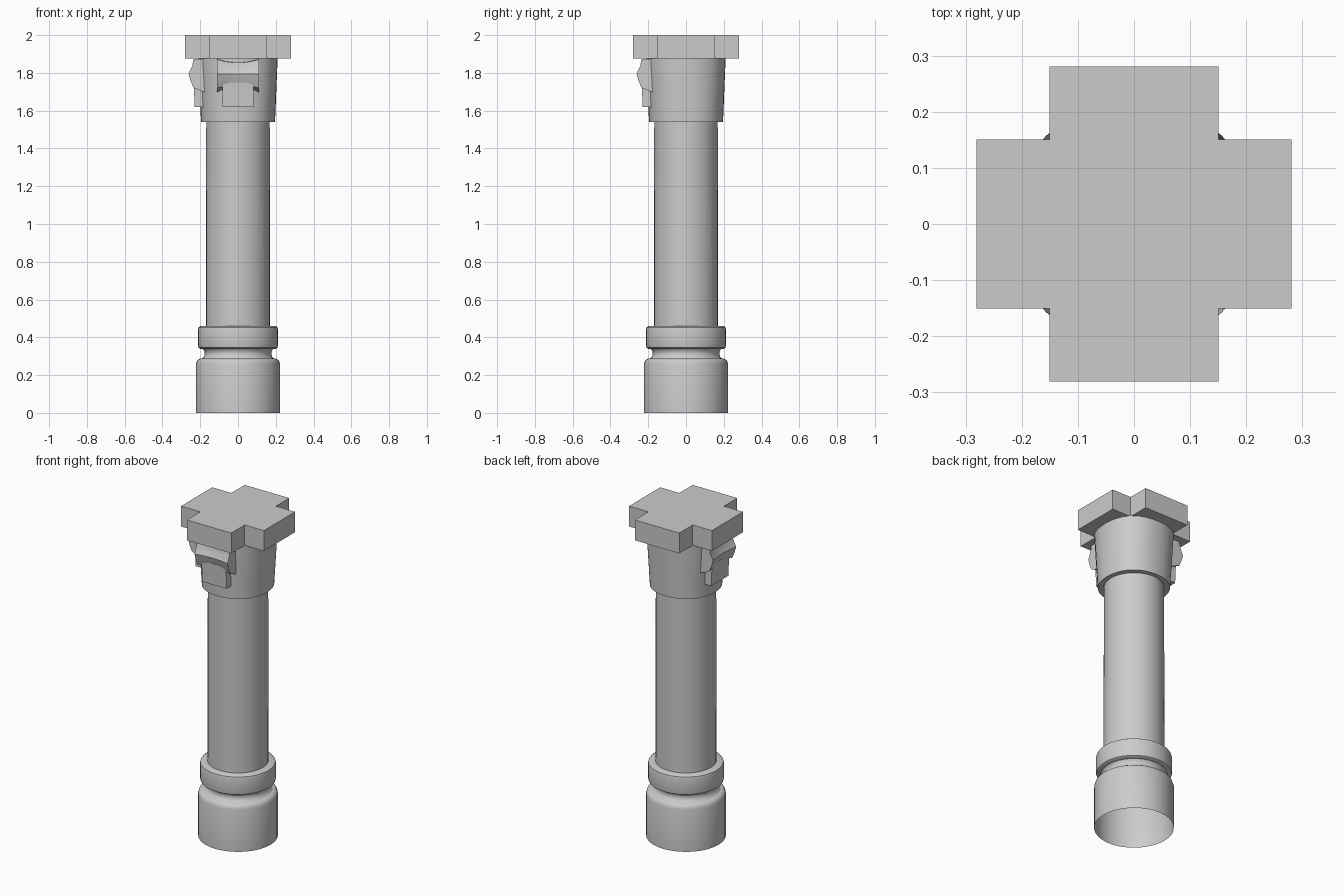
import bpy, bmesh, math
from mathutils import Matrix, Vector

cube = bpy.data.objects.get("Cube")
if cube:
    bpy.data.objects.remove(cube, do_unlink=True)

# Single stone colour
stone = bpy.data.materials.new("grey stone")
stone.use_nodes = True
GREY = (0.6, 0.6, 0.6, 1)
stone.diffuse_color = GREY
stone.node_tree.nodes["Principled BSDF"].inputs["Base Color"].default_value = GREY
SIDES = 32


def finish(bm, name, angle=None):
    """Turn a bmesh into a named object, smooth where an angle is given."""
    bmesh.ops.recalc_face_normals(bm, faces=bm.faces)
    mesh = bpy.data.meshes.new(name)
    bm.to_mesh(mesh)
    bm.free()
    mesh.materials.append(stone)
    obj = bpy.data.objects.new(name, mesh)
    bpy.context.collection.objects.link(obj)
    if angle:
        bpy.ops.object.select_all(action='DESELECT')
        obj.select_set(True)
        bpy.context.view_layer.objects.active = obj
        bpy.ops.object.shade_smooth_by_angle(angle=math.radians(angle))
    return obj


def skin(bm, rings, closed_ends=False):
    """Join successive closed rings of points with quads."""
    rows = [[bm.verts.new(p) for p in ring] for ring in rings]
    n = len(rows[0])
    for a, b in zip(rows, rows[1:]):
        for i in range(n):
            j = (i + 1) % n
            bm.faces.new((a[i], a[j], b[j], b[i]))
    if closed_ends:
        bm.faces.new(rows[0])
        bm.faces.new(rows[-1])


def turned(name, profile, bulge=0.0):
    """Revolve (radius, height) points; bulge pushes the diagonals outward."""
    bm = bmesh.new()
    rings = []
    for k, (r, z) in enumerate(profile):
        ring = []
        for i in range(SIDES):
            a = math.tau * i / SIDES
            rr = r + bulge * math.sin(2 * a) ** 2 * k / (len(profile) - 1)
            ring.append((rr * math.cos(a), rr * math.sin(a), z))
        rings.append(ring)
    skin(bm, rings)
    return finish(bm, name, 40)


# Base: open drum, cove and rounded collar
turned("base_drum", [(0.222, 0), (0.222, 0.26), (0.216, 0.278), (0.203, 0.287), (0.17, 0.287)])
turned("base_cove", [(0.195, 0.285), (0.182, 0.295), (0.176, 0.312), (0.178, 0.33), (0.19, 0.342)])
turned("base_collar", [(0.17, 0.338), (0.198, 0.338), (0.209, 0.345), (0.212, 0.358),
                       (0.212, 0.44), (0.209, 0.453), (0.198, 0.46), (0.16, 0.46)])

# Shaft and flared capital
turned("shaft", [(0.17, 0.45), (0.168, 1.56)])
turned("capital", [(0.165, 1.54), (0.196, 1.54), (0.21, 1.88)], bulge=0.012)

# Cross-shaped top slab
LONG, SHORT = 0.281, 0.151
quarter = [Vector((LONG, -SHORT, 0)), Vector((LONG, SHORT, 0)), Vector((SHORT, SHORT, 0))]
cross = [Matrix.Rotation(math.pi / 2 * q, 3, 'Z') @ p for q in range(4) for p in quarter]
bm = bmesh.new()
skin(bm, [[(p.x, p.y, z) for p in cross] for z in (1.875, 2.0)], closed_ends=True)
finish(bm, "top_slab")

# Scroll section and tongue section, as (outward distance, height)
SCROLL = [(0.175, 1.875), (0.236, 1.872), (0.243, 1.835), (0.262, 1.795),
          (0.25, 1.755), (0.235, 1.72), (0.17, 1.695)]
TONGUE = [(0.17, 1.62), (0.229, 1.62), (0.235, 1.75), (0.17, 1.75)]


def scroll_ring(t):
    """Section at t in -1..1, narrowing toward the middle."""
    s = 1 - 0.22 * (1 - t * t)
    return [(0.112 * t, -(0.2 + (d - 0.2) * s), 1.79 + (z - 1.79) * s) for d, z in SCROLL]


# Ornaments on the front and on the right-hand side
for side, turn in (("front", 0), ("right", -math.pi / 2)):
    spin = Matrix.Rotation(turn, 4, 'Z')
    bm = bmesh.new()
    skin(bm, [scroll_ring(i / 5 - 1) for i in range(11)], closed_ends=True)
    bm.transform(spin)
    finish(bm, side + "_scroll", 35)
    bm = bmesh.new()
    skin(bm, [[(x, -d, z) for d, z in TONGUE] for x in (-0.083, 0.083)], closed_ends=True)
    bm.transform(spin)
    finish(bm, side + "_tongue")
